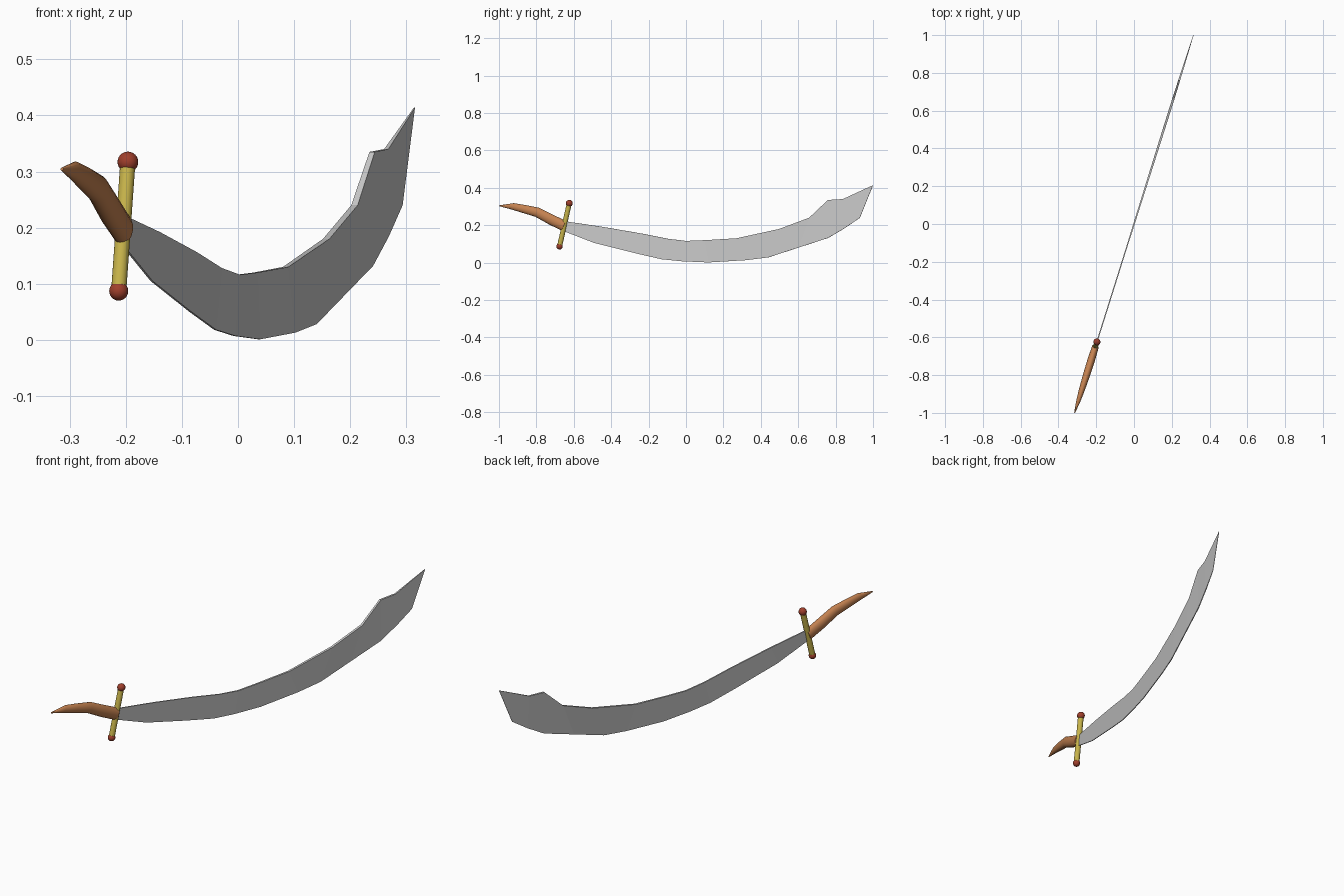
import bpy, bmesh, math
from mathutils import Vector

if "Cube" in bpy.data.objects:
    bpy.data.objects.remove(bpy.data.objects["Cube"])

SLOPE = 0.3145                                   # the sword lies in the vertical plane x = SLOPE * y
SIDE = Vector((1, -SLOPE, 0)).normalized()       # normal of that plane


def at(y, z, side=0.0):
    return Vector((SLOPE * y, y, z)) + SIDE * side


def material(name, rgb):
    m = bpy.data.materials.new(name)
    m.diffuse_color = (*rgb, 1)
    m.use_nodes = True
    m.node_tree.nodes["Principled BSDF"].inputs["Base Color"].default_value = m.diffuse_color
    return m


wood = material("wood", (0.55, 0.22, 0.08))
brass = material("brass", (0.58, 0.46, 0.07))
red = material("dark_red", (0.35, 0.05, 0.025))


def loft(name, rings, mat=None):
    """Skin a list of equal-length rings and cap both ends."""
    bm = bmesh.new()
    loops = [[bm.verts.new(p) for p in ring] for ring in rings]
    n = len(loops[0])
    for a, b in zip(loops, loops[1:]):
        for i in range(n):
            j = (i + 1) % n
            bm.faces.new((a[i], a[j], b[j], b[i]))
    bm.faces.new(loops[0][::-1])
    bm.faces.new(loops[-1])
    bmesh.ops.recalc_face_normals(bm, faces=bm.faces)
    me = bpy.data.meshes.new(name)
    bm.to_mesh(me)
    bm.free()
    ob = bpy.data.objects.new(name, me)
    bpy.context.collection.objects.link(ob)
    if mat:
        me.materials.append(mat)
    return ob


def smooth(ob, angle=40):
    bpy.ops.object.select_all(action='DESELECT')
    ob.select_set(True)
    bpy.context.view_layer.objects.active = ob
    bpy.ops.object.shade_smooth_by_angle(angle=math.radians(angle))


# Blade: spine (y, z), cutting edge (y, z), half thickness of the spine
blade = [
    ((-.64, .22), (-.65, .167), .003),
    ((-.45, .192), (-.49, .105), .003),
    ((-.24, .156), (-.27, .05), .003),
    ((-.10, .128), (-.13, .018), .003),
    ((0.0, .116), (-.02, .007), .004),
    ((.10, .12), (.12, .001), .004),
    ((.27, .13), (.32, .013), .005),
    ((.50, .18), (.44, .028), .006),
    ((.66, .24), (.60, .08), .006),
    ((.76, .335), (.76, .132), .005),
    ((.84, .34), (.85, .185), .004),
    ((1.0, .414), (.93, .24), .001),
]
loft("blade", [[at(*t, -w), at(*t, w), at(*b, min(w, .002)), at(*b, -min(w, .002))]
               for t, b, w in blade])

# Handle: upper point, lower point, half width of each oval ring
handle = [
    ((-.995, .307), (-1.0, .302), .003),
    ((-.92, .318), (-.94, .286), .012),
    ((-.86, .308), (-.88, .268), .016),
    ((-.785, .293), (-.805, .245), .019),
    ((-.715, .258), (-.73, .203), .020),
    ((-.64, .222), (-.66, .169), .018),
]
rings = []
for t, b, w in handle:
    top, low = at(*t), at(*b)
    mid, half = (top + low) / 2, (top - low) / 2
    rings.append([mid + half * math.cos(a) + SIDE * w * math.sin(a)
                  for a in (math.tau * i / 16 for i in range(16))])
smooth(loft("handle", rings, wood))

# Crossguard bar
upper, lower = at(-.624, .317), at(-.676, .087)
axis = upper - lower
bpy.ops.mesh.primitive_cylinder_add(vertices=24, radius=.0135, depth=axis.length,
                                    location=(upper + lower) / 2,
                                    rotation=axis.to_track_quat('Z', 'Y').to_euler())
guard = bpy.context.object
guard.name = "crossguard"
guard.data.materials.append(brass)
smooth(guard)

# Balls on the guard ends
for name, p, r in (("upper_guard_ball", upper, .0185), ("lower_guard_ball", lower, .0170)):
    bpy.ops.mesh.primitive_uv_sphere_add(segments=24, ring_count=12, radius=r, location=p)
    ball = bpy.context.object
    ball.name = name
    ball.data.materials.append(red)
    smooth(ball)
